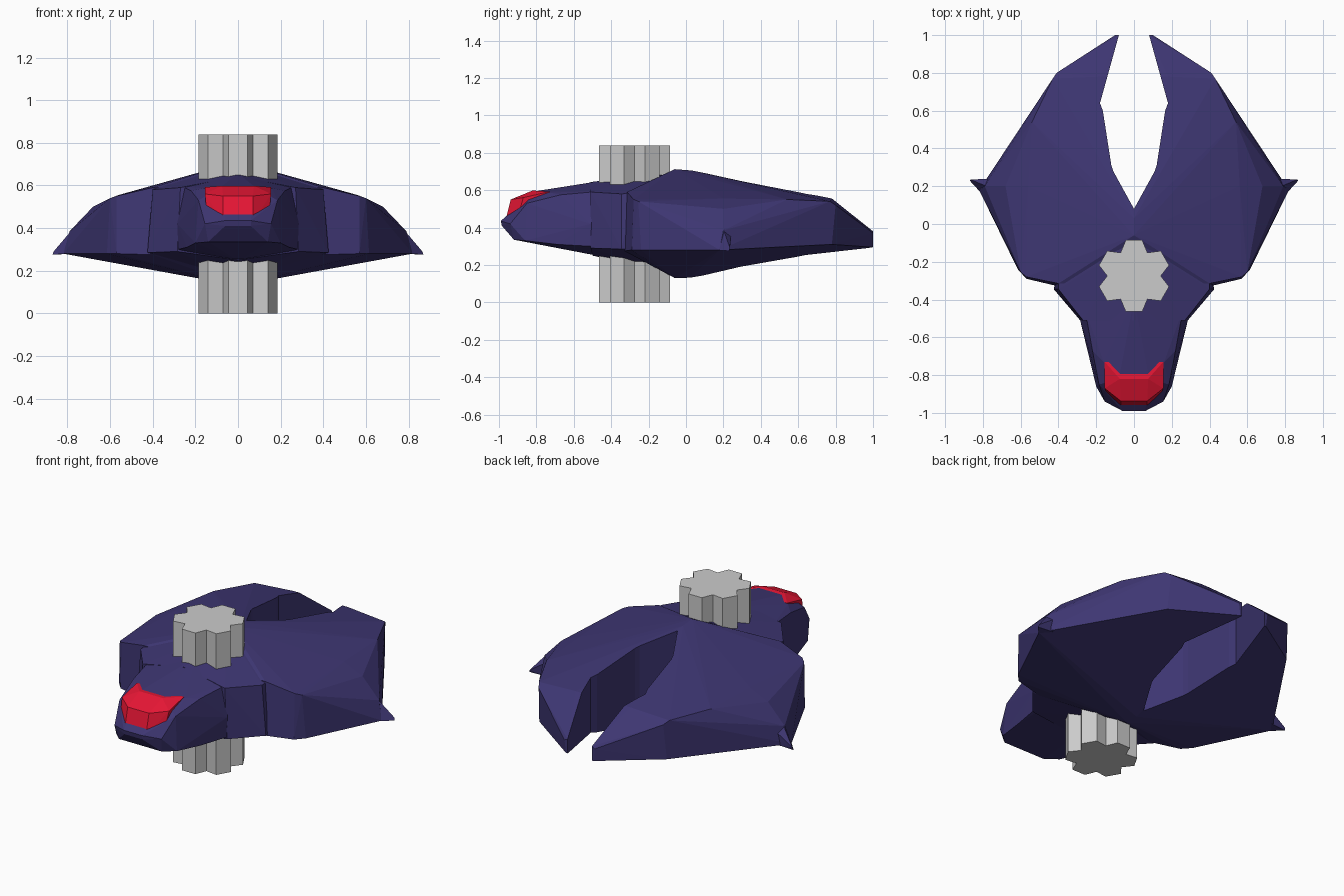
import bpy, bmesh, math

if "Cube" in bpy.data.objects:
    bpy.data.objects.remove(bpy.data.objects["Cube"])

def material(name, color):
    m = bpy.data.materials.new(name)
    m.diffuse_color = color
    m.use_nodes = True
    m.node_tree.nodes["Principled BSDF"].inputs["Base Color"].default_value = m.diffuse_color
    return m

purple = material("dark_purple", (0.048, 0.037, 0.17, 1))
red = material("red", (0.80, 0.008, 0.035, 1))

def link(name, bm, mat=None):
    bmesh.ops.recalc_face_normals(bm, faces=bm.faces)
    me = bpy.data.meshes.new(name)
    bm.to_mesh(me)
    bm.free()
    ob = bpy.data.objects.new(name, me)
    bpy.context.collection.objects.link(ob)
    if mat:
        me.materials.append(mat)
    return ob

def hull(name, half, mat):
    """Faceted solid around a half set of points and its mirror image."""
    bm = bmesh.new()
    for p in {(s * x, y, z) for x, y, z in half for s in (1, -1)}:
        bm.verts.new(p)
    res = bmesh.ops.convex_hull(bm, input=bm.verts)
    junk = [v for v in bm.verts if not v.link_faces]
    bmesh.ops.delete(bm, geom=junk, context='VERTS')
    bmesh.ops.dissolve_limit(bm, angle_limit=0.02, verts=bm.verts, edges=bm.edges)
    return link(name, bm, mat)

def prism(name, outline, z0, z1, mat=None):
    bm = bmesh.new()
    f = bm.faces.new([bm.verts.new((x, y, z0)) for x, y in outline])
    top = bmesh.ops.extrude_face_region(bm, geom=[f])
    bmesh.ops.translate(bm, vec=(0, 0, z1 - z0),
                        verts=[v for v in top['geom'] if isinstance(v, bmesh.types.BMVert)])
    return link(name, bm, mat)

def combine(ob, other, op):
    mod = ob.modifiers.new(op.lower(), 'BOOLEAN')
    mod.operation, mod.object, mod.solver = op, other, 'EXACT'
    bpy.context.view_layer.objects.active = ob
    bpy.ops.object.modifier_apply(modifier=mod.name)
    bpy.data.objects.remove(other)

# Wide rear body with both prongs
body = hull("body", [
    (0, -.06, .712), (0, .03, .705), (0, -.06, .13), (0, .02, .132),
    (.40, -.315, .59), (.57, -.28, .55), (.60, -.255, .54),
    (.40, -.33, .275), (.57, -.29, .28), (.615, -.24, .28),
    (.56, .20, .555), (.54, .54, .55), (.68, .20, .50), (.79, .20, .385), (.82, .18, .28),
    (.43, .77, .54), (.41, .80, .52), (.18, .78, .555), (.42, .78, .31),
    (.10, 1.0, .37), (.08, 1.0, .38), (.09, 1.0, .295)], purple)

# Notch between the prongs
side = [(.11, .28), (.12, .31), (.165, .60), (.18, .64), (.08, 1.0), (.08, 1.2)]
notch = prism("notch_cutter", [(0, .08)] + side + [(-x, y) for x, y in reversed(side)], -.2, 1)
combine(body, notch, 'DIFFERENCE')

# Neck widening from the head into the body
neck = hull("neck", [
    (0, -.10, .70), (0, -.51, .643), (0, -.10, .16), (0, -.50, .25),
    (.40, -.28, .585), (.40, -.345, .58), (.27, -.51, .59),
    (.41, -.28, .285), (.425, -.345, .285), (.285, -.51, .29)], purple)
combine(body, neck, 'UNION')

# Tapered head with a sloping front and a narrow lip
head = hull("head", [
    (0, -.40, .658), (.08, -.82, .592), (.26, -.45, .595), (.22, -.67, .575),
    (.16, -.73, .587), (.185, -.85, .53), (.27, -.45, .29), (.28, -.51, .30), (.285, -.51, .42),
    (.24, -.69, .31), (.20, -.86, .33), (.14, -.92, .335), (.155, -.94, .42),
    (.06, -.99, .435), (.06, -.985, .41), (0, -.45, .245)], purple)
combine(body, head, 'UNION')

# Small pointed barbs at the sides
for s in (1, -1):
    bm = bmesh.new()
    for x, y, z in [(.87, .23, .275), (.865, .235, .29), (.81, .165, .28), (.77, .235, .28),
                    (.78, .20, .39), (.70, .20, .30), (.76, .24, .36)]:
        bm.verts.new((s * x, y, z))
    bmesh.ops.convex_hull(bm, input=bm.verts)
    combine(body, link("barb", bm, purple), 'UNION')

# Wraparound visor set in the head
hull("visor", [
    (.07, -.967, .43), (.14, -.915, .40), (.07, -.937, .55), (.155, -.87, .56),
    (.155, -.73, .592), (.075, -.82, .598), (.14, -.75, .42)], red)

# Six-lobed peg running through the body
peg = []
for k in range(6):
    a = math.radians(90 + 60 * k)
    for d, r in ((-30, .142), (-13, .194), (13, .194)):
        t = a + math.radians(d)
        peg.append((r * math.cos(t), -.275 + r * math.sin(t)))
prism("peg", peg, 0, .84)
